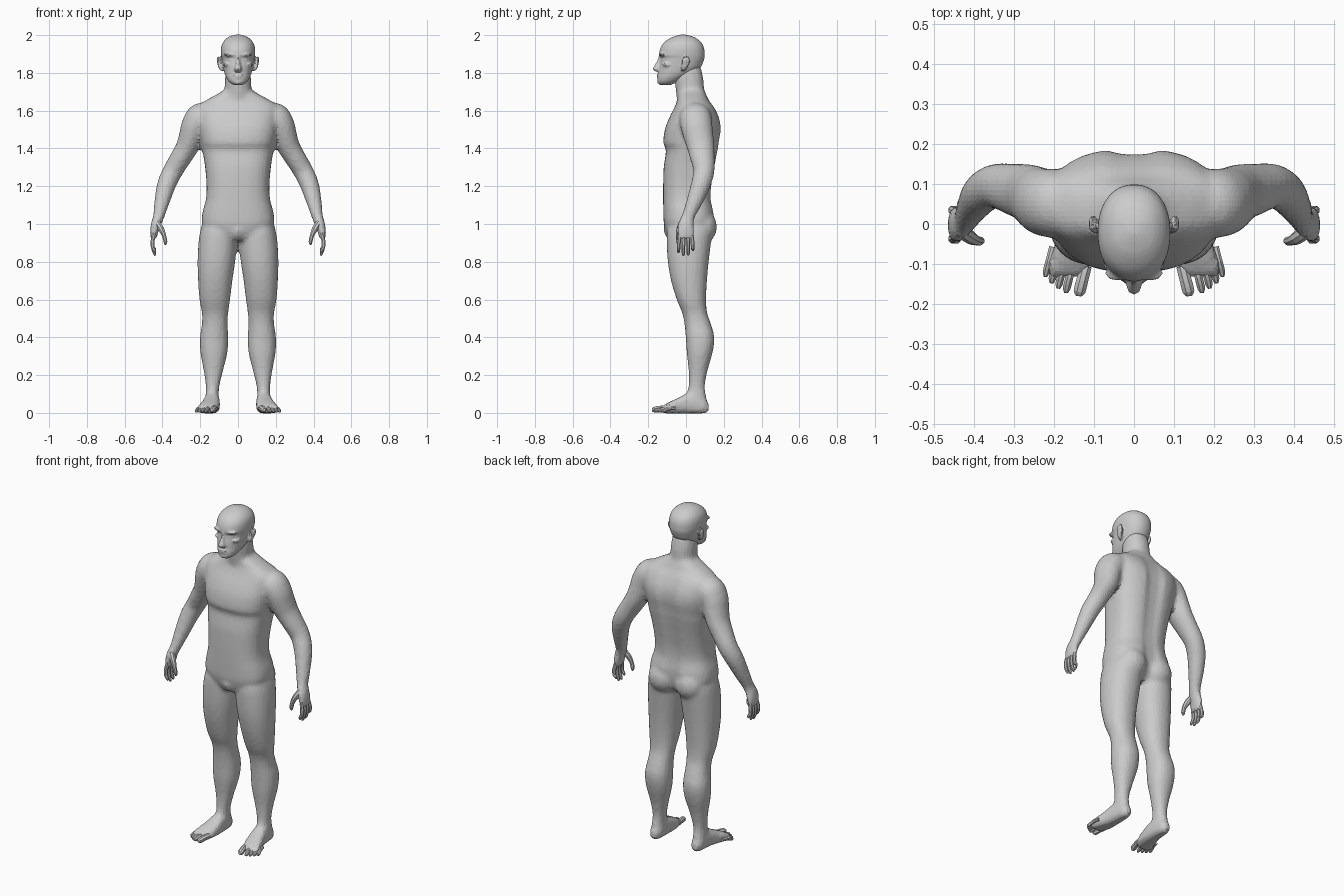
import bpy, bmesh
from math import cos, sin, pi, exp
from mathutils import Vector


def refine(rows, k=4):
    """Catmull-Rom interpolation of section tables."""
    out = []
    for i in range(len(rows) - 1):
        a, b, c, d = (rows[max(0, min(len(rows) - 1, i + j))] for j in (-1, 0, 1, 2))
        for s in range(k):
            t = s / k
            out.append([0.5 * (2*q + (r-p)*t + (2*p-5*q+4*r-w)*t*t + (3*q-p-3*r+w)*t**3)
                        for p, q, r, w in zip(a, b, c, d)])
    out.append(list(rows[-1]))
    return out


def skin(bm, rings, side=1):
    """Bridge rings of points into a closed skin; side=-1 mirrors it."""
    vs = [[bm.verts.new((p[0] * side, p[1], p[2])) for p in r] for r in rings]
    n = len(vs[0])
    for a, b in zip(vs, vs[1:]):
        for i in range(n):
            bm.faces.new((a[i], a[(i+1) % n], b[(i+1) % n], b[i]))
    bm.faces.new(vs[0])
    bm.faces.new(vs[-1])


def unit_ring(n, power):
    for i in range(n):
        c, s = cos(2*pi*(i+.5)/n), sin(2*pi*(i+.5)/n)
        yield (abs(c)**(2/power) * (1 if c > 0 else -1), abs(s)**(2/power) * (1 if s > 0 else -1))


def stack(bm, rows, power=2.2, side=1, along_y=False, n=40):
    """Sections (position, x0, x1, d0, d1[, back groove]) stacked along z or y."""
    rings = []
    for row in refine(rows):
        pos, x0, x1, d0, d1 = row[:5]
        groove = row[5] if len(row) > 5 else 0
        ring = []
        for c, s in unit_ring(n, power):
            x = (x0+x1)/2 + (x1-x0)/2*c
            d = (d0+d1)/2 + (d1-d0)/2*s
            if s > 0:
                d -= groove * exp(-(x/.035)**2)
            ring.append((x, pos, d) if along_y else (x, d, pos))
        rings.append(ring)
    skin(bm, rings, side)


def tube(bm, pts, ref, side=1, n=24, k=4):
    """Tube along points (x, y, z, radius_u, radius_v)."""
    rows = refine(pts, k)
    rings = []
    for i, r in enumerate(rows):
        t = Vector(rows[min(i+1, len(rows)-1)][:3]) - Vector(rows[max(i-1, 0)][:3])
        t.normalize()
        u = Vector(ref).cross(t).normalized()
        v = t.cross(u)
        rings.append([Vector(r[:3]) + u*r[3]*c + v*r[4]*s for c, s in unit_ring(n, 2)])
    skin(bm, rings, side)


def ball(bm, loc, rad, side=1):
    g = bmesh.ops.create_uvsphere(bm, u_segments=20, v_segments=12, radius=1)
    for v in g['verts']:
        v.co = Vector(((loc[0] + v.co.x*rad[0]) * side, loc[1] + v.co.y*rad[1], loc[2] + v.co.z*rad[2]))


def finish(bm, name, voxel=0, smooth=0):
    bmesh.ops.recalc_face_normals(bm, faces=bm.faces[:])
    me = bpy.data.meshes.new(name)
    bm.to_mesh(me)
    bm.free()
    ob = bpy.data.objects.new(name, me)
    bpy.context.collection.objects.link(ob)
    if voxel:
        m = ob.modifiers.new("fuse", 'REMESH')
        m.mode = 'VOXEL'
        m.voxel_size = voxel
        m = ob.modifiers.new("soften", 'SMOOTH')
        m.factor = 0.5
        m.iterations = smooth
    return ob


def sym(rows):
    return [(r[0], -r[1], r[1], *r[2:]) for r in rows]


# Body: torso, neck, buttocks, legs, feet and arms fused into one skin
bm = bmesh.new()
stack(bm, sym([
    (.915, .06, -.09, .09, 0), (.95, .15, -.105, .135, .02), (1.0, .19, -.117, .15, .03),
    (1.06, .188, -.12, .15, .025), (1.13, .17, -.121, .135, .012), (1.2, .166, -.121, .138, .014),
    (1.3, .174, -.118, .155, .018), (1.39, .188, -.106, .172, .022), (1.43, .195, -.12, .178, .025),
    (1.5, .208, -.112, .188, .028), (1.56, .215, -.09, .18, .025), (1.62, .215, -.06, .15, .015),
    (1.66, .16, -.045, .118, 0), (1.69, .105, -.042, .105, 0), (1.72, .06, -.03, .09, 0)]), 2.6)
stack(bm, sym([(1.58, .07, -.03, .1), (1.66, .075, -.048, .105), (1.72, .07, -.055, .096),
               (1.78, .068, -.062, .09), (1.84, .06, -.05, .075)]))
ball(bm, (0, -.085, .968), (.038, .034, .045))
for s in (1, -1):
    ball(bm, (.088, .082, .985), (.088, .082, .092), s)
    stack(bm, [
        (1.02, .02, .18, -.08, .12), (.97, .004, .198, -.1, .14), (.9, .005, .209, -.102, .132),
        (.8, .015, .214, -.096, .12), (.7, .03, .211, -.079, .111), (.6, .042, .204, -.049, .106),
        (.53, .052, .191, -.02, .112), (.47, .055, .191, -.008, .132), (.4, .052, .201, -.001, .15),
        (.32, .056, .199, .004, .141), (.22, .08, .181, .014, .113), (.14, .099, .17, .013, .1),
        (.08, .102, .172, 0, .108), (.02, .102, .17, -.01, .118)], side=s)
    stack(bm, [
        (.122, .122, .152, .01, .045), (.1, .106, .168, -.002, .075), (.05, .098, .176, -.003, .1),
        (0, .096, .183, -.003, .1), (-.04, .096, .194, -.003, .08), (-.085, .102, .21, -.003, .059),
        (-.115, .112, .22, -.002, .043), (-.132, .122, .212, .004, .03)], 2.8, s, True)
    tube(bm, [
        (.13, .045, 1.58, .05, .07), (.19, .05, 1.565, .08, .085), (.225, .055, 1.525, .074, .085),
        (.245, .065, 1.47, .067, .08), (.268, .078, 1.41, .06, .073), (.303, .087, 1.35, .056, .065),
        (.345, .095, 1.28, .053, .056), (.378, .078, 1.21, .05, .052), (.402, .045, 1.12, .041, .043),
        (.42, .012, 1.04, .03, .035), (.434, 0, 1.0, .027, .042), (.444, -.002, .96, .022, .047),
        (.448, -.002, .918, .016, .043)], (0, 1, 0), s)
finish(bm, "body", .013, 4)

# Head with nose, lips, brows, eyes and ears
bm = bmesh.new()
stack(bm, sym([
    (1.735, .022, -.135, -.085), (1.75, .045, -.148, -.05), (1.775, .062, -.15, 0),
    (1.80, .072, -.146, .045), (1.83, .079, -.143, .078), (1.86, .084, -.138, .092),
    (1.88, .087, -.136, .098), (1.895, .09, -.143, .099), (1.93, .09, -.136, .096),
    (1.96, .081, -.117, .082), (1.985, .058, -.082, .052), (1.998, .03, -.047, .018),
    (2.003, .008, -.025, -.01)]))
stack(bm, sym([(1.895, .01, -.145, -.11), (1.87, .01, -.151, -.11), (1.845, .014, -.164, -.11),
               (1.823, .02, -.177, -.11), (1.812, .02, -.17, -.11), (1.806, .012, -.155, -.11)]), n=16)
ball(bm, (0, -.143, 1.788), (.027, .013, .006))
ball(bm, (0, -.143, 1.776), (.023, .012, .007))
ball(bm, (0, -.138, 1.752), (.022, .014, .014))
for s in (1, -1):
    ball(bm, (.04, -.122, 1.896), (.034, .021, .009), s)
    ball(bm, (.036, -.113, 1.873), (.017, .015, .009), s)
    ball(bm, (.052, -.095, 1.845), (.026, .03, .014), s)
    tube(bm, [(.08, -.018, 1.815, .008, .008), (.092, -.012, 1.825, .01, .014),
              (.099, -.003, 1.85, .01, .021), (.104, .002, 1.872, .009, .021),
              (.102, .002, 1.886, .005, .01)], (0, 1, 0), s, 14)
finish(bm, "head", .0065, 2)

# Fingers and thumbs
bm = bmesh.new()
for s in (1, -1):
    for y, tip in ((-.037, .85), (-.013, .835), (.011, .838), (.034, .86)):
        tube(bm, [(.446, y*.9, .94, .011, .011), (.453, y, .905, .0115, .011),
                  (.451, y*1.05, .875, .0105, .01), (.441, y*1.08, tip+.008, .009, .009),
                  (.438, y*1.08, tip-.003, .004, .004)], (0, 1, 0), s, 8, 2)
    tube(bm, [(.43, -.018, 1.01, .016, .018), (.408, -.034, .975, .017, .017),
              (.392, -.042, .94, .012, .012), (.384, -.042, .905, .011, .011),
              (.386, -.04, .89, .004, .004)], (0, 1, 0), s, 8, 2)
finish(bm, "fingers")

# Toes, big toe on the inside
bm = bmesh.new()
for s in (1, -1):
    for x, y, r in ((.132, -.18, .016), (.164, -.172, .0105), (.183, -.161, .01),
                    (.2, -.148, .01), (.215, -.132, .0095)):
        tube(bm, [(x-.012, y+.075, .024, r, r), (x-.003, y+.04, .022, r, r*1.05),
                  (x+.004, y+.012, r*1.05, r, r), (x+.006, y, r, r*.45, r*.5)],
             (0, 0, 1), s, 8, 2)
finish(bm, "toes")
